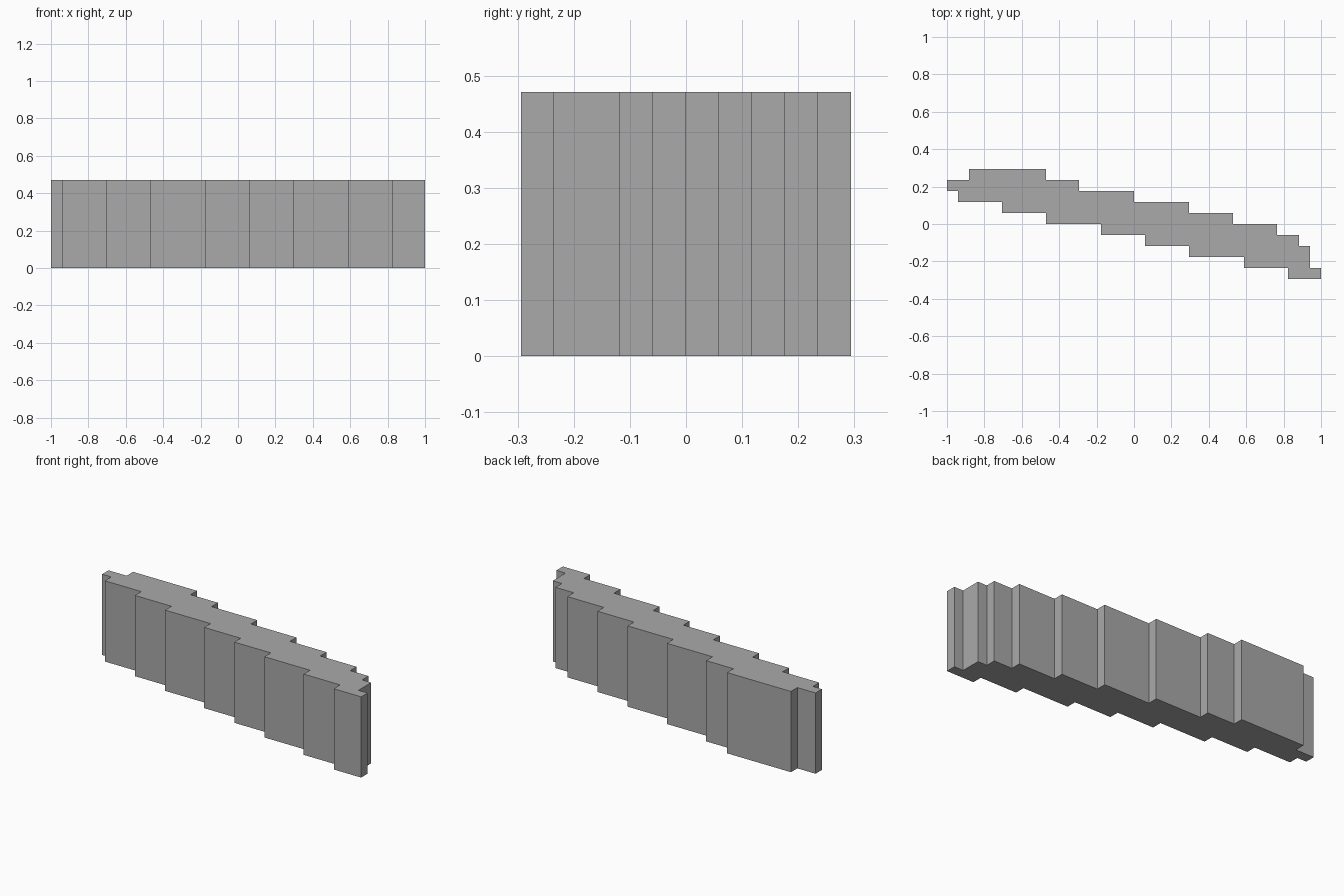
import bpy
import bmesh

cube = bpy.data.objects.get("Cube")
if cube:
    bpy.data.objects.remove(cube, do_unlink=True)

U = 2 / 34       # one grid step
HEIGHT = 8 * U

# Left and right end of each one-step-deep row, from back to front
ROWS = [(-15, -8), (-17, -5), (-16, 0), (-12, 5), (-8, 9),
        (-3, 13), (1, 15), (5, 16), (10, 16), (14, 17)]

stone = bpy.data.materials.new("stone_grey")
stone.use_nodes = True
colour = (0.4, 0.4, 0.4, 1)
stone.diffuse_color = colour
stone.node_tree.nodes["Principled BSDF"].inputs["Base Color"].default_value = colour


def stepped_outline(rows):
    """Trace the stepped plan: down the right side, back up the left."""
    right, left = [], []
    for i, (x0, x1) in enumerate(rows):
        back = len(rows) / 2 - i
        for y in (back, back - 1):
            right.append((x1, y))
            left.append((x0, y))
    loop = right + left[::-1]
    # Drop points in the middle of a straight run
    n = len(loop)
    clean = []
    for i, p in enumerate(loop):
        if p == loop[i - 1]:
            continue
        clean.append(p)
    n = len(clean)
    return [p for i, p in enumerate(clean)
            if not any(clean[i - 1][k] == p[k] == clean[(i + 1) % n][k] for k in (0, 1))]


# Wall: plan outline extruded upward
bm = bmesh.new()
base = bm.faces.new([bm.verts.new((x * U, y * U, 0)) for x, y in stepped_outline(ROWS)])
top = bmesh.ops.extrude_face_region(bm, geom=[base], use_keep_orig=True)["geom"]
bmesh.ops.translate(bm, vec=(0, 0, HEIGHT),
                    verts=[g for g in top if isinstance(g, bmesh.types.BMVert)])
bmesh.ops.recalc_face_normals(bm, faces=bm.faces)

mesh = bpy.data.meshes.new("stepped_wall")
bm.to_mesh(mesh)
bm.free()
mesh.materials.append(stone)
wall = bpy.data.objects.new("stepped_wall", mesh)
bpy.context.collection.objects.link(wall)
